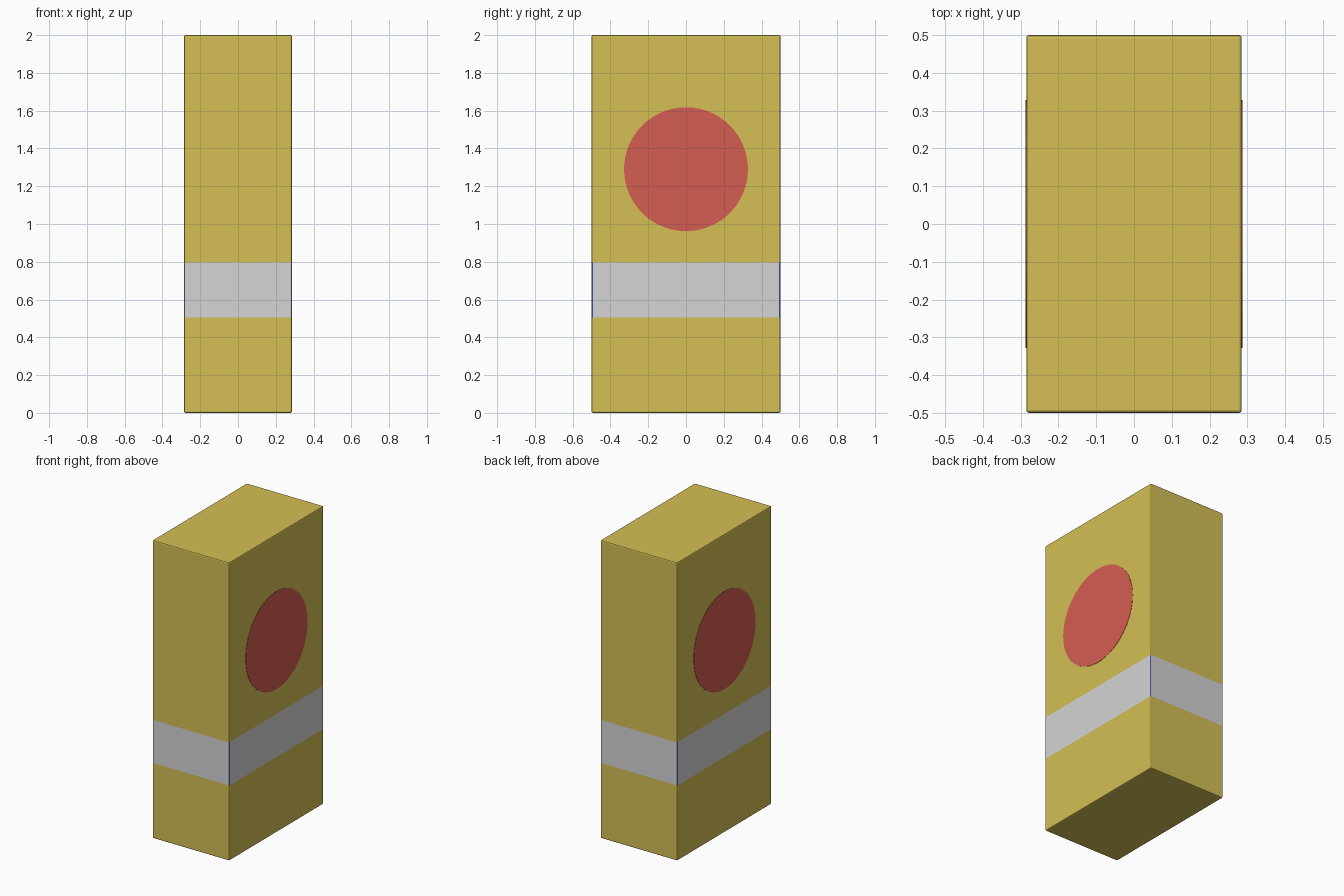
import bpy, bmesh, math
from mathutils import Matrix, Vector

if "Cube" in bpy.data.objects:
    bpy.data.objects.remove(bpy.data.objects["Cube"])

W, D, H = 0.57, 1.0, 2.0
BAND_LOW, BAND_HIGH = 0.505, 0.795


def material(name, rgb):
    m = bpy.data.materials.new(name)
    m.diffuse_color = (*rgb, 1)
    m.use_nodes = True
    m.node_tree.nodes["Principled BSDF"].inputs["Base Color"].default_value = m.diffuse_color
    return m


yellow = material("mustard_yellow", (0.66, 0.52, 0.09))
grey = material("light_grey", (0.66, 0.66, 0.67))
blue = material("blue", (0.07, 0.14, 0.45))
red = material("soft_red", (0.66, 0.11, 0.085))


def make_object(name, bm, mats):
    me = bpy.data.meshes.new(name)
    bm.to_mesh(me)
    bm.free()
    for m in mats:
        me.materials.append(m)
    ob = bpy.data.objects.new(name, me)
    bpy.context.collection.objects.link(ob)
    return ob


# Carton body with narrow bevels and a painted band
bm = bmesh.new()
bmesh.ops.create_cube(bm, size=1, matrix=Matrix.Translation((0, 0, H / 2))
                      @ Matrix.Diagonal((W, D, H, 1)))
bmesh.ops.bevel(bm, geom=bm.edges[:], offset=0.007, segments=2,
                profile=0.5, affect='EDGES')
for z in (BAND_LOW, BAND_HIGH):
    bmesh.ops.bisect_plane(bm, geom=bm.verts[:] + bm.edges[:] + bm.faces[:],
                           plane_co=(0, 0, z), plane_no=(0, 0, 1))
bm.normal_update()
for f in bm.faces:
    if BAND_LOW < f.calc_center_median().z < BAND_HIGH:
        # Blue shows only on the corner strips turned to the sides
        corner = 0.7 < abs(f.normal.x) < 0.99
        f.material_index = 2 if corner else 1
make_object("carton_body", bm, [yellow, grey, blue])

# Round red spot on each broad side
for side, label in ((1, "right"), (-1, "left")):
    bm = bmesh.new()
    mat = (Matrix.Translation((side * W / 2, 0, 1.29))
           @ Matrix.Rotation(math.pi / 2, 4, 'Y'))
    bmesh.ops.create_cone(bm, cap_ends=True, segments=64, radius1=0.328,
                          radius2=0.328, depth=0.004, matrix=mat)
    make_object(label + "_red_spot", bm, [red])
